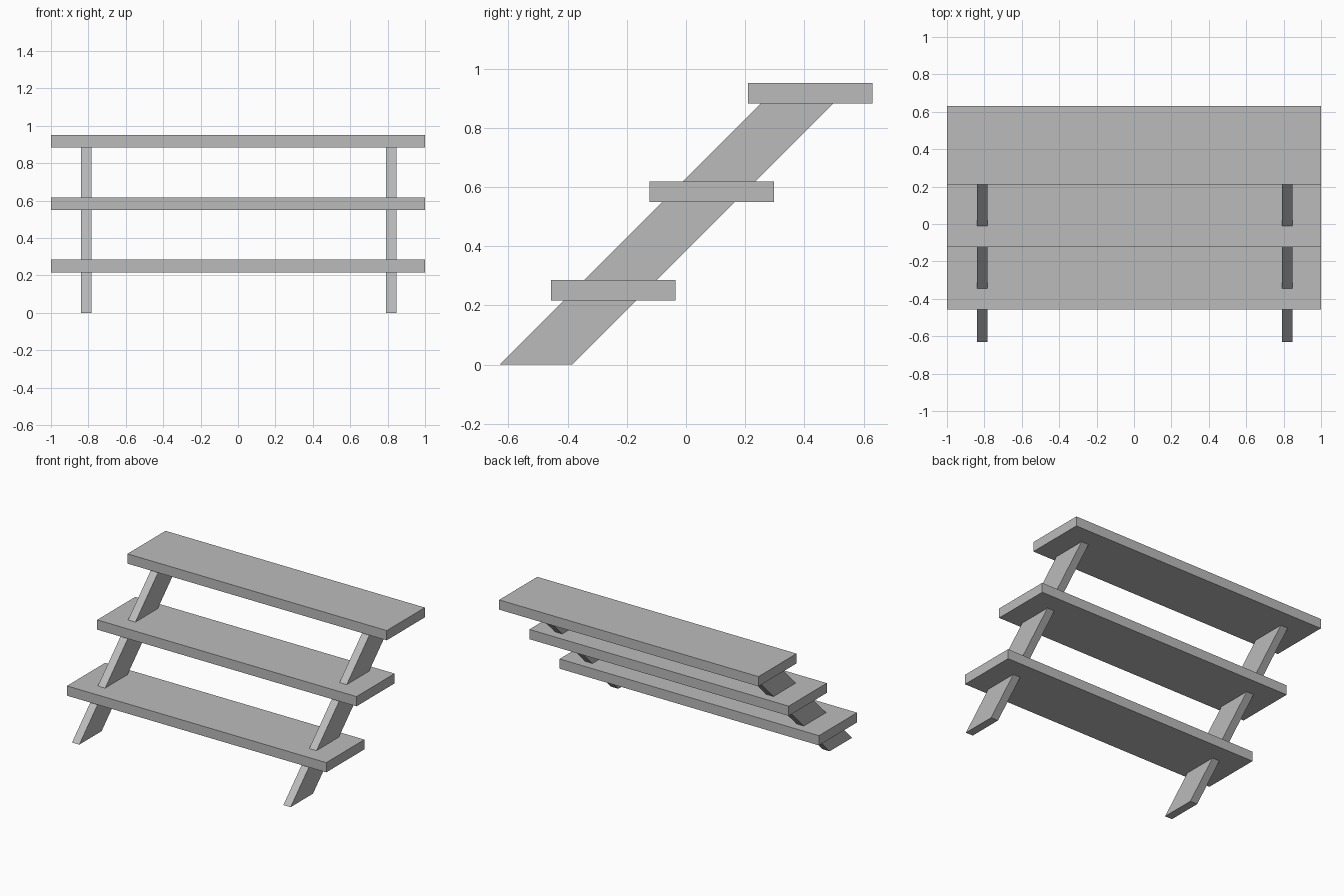
import bpy
import bmesh

if "Cube" in bpy.data.objects:
    bpy.data.objects.remove(bpy.data.objects["Cube"], do_unlink=True)

# Single plain grey for every part
grey = bpy.data.materials.new("plain_grey")
grey.use_nodes = True
colour = (0.5, 0.5, 0.5, 1)
grey.diffuse_color = colour
grey.node_tree.nodes["Principled BSDF"].inputs["Base Color"].default_value = colour


def extrude_profile(name, profile, x_centre, width):
    """Extrude a (y, z) side profile along x."""
    bm = bmesh.new()
    left = x_centre - width / 2
    face = bm.faces.new([bm.verts.new((left, y, z)) for y, z in profile])
    result = bmesh.ops.extrude_face_region(bm, geom=[face])
    verts = [v for v in result["geom"] if isinstance(v, bmesh.types.BMVert)]
    bmesh.ops.translate(bm, verts=verts, vec=(width, 0, 0))
    bmesh.ops.recalc_face_normals(bm, faces=bm.faces)
    mesh = bpy.data.meshes.new(name)
    bm.to_mesh(mesh)
    bm.free()
    mesh.materials.append(grey)
    obj = bpy.data.objects.new(name, mesh)
    bpy.context.collection.objects.link(obj)
    return obj


# Three full-width treads climbing toward the back
STEP = 0.333
DEPTH, THICK = 0.42, 0.068
for i, label in enumerate(("lower", "middle", "upper")):
    y, z = -0.456 + i * STEP, 0.217 + i * STEP
    extrude_profile(label + "_tread",
                    [(y, z), (y + DEPTH, z), (y + DEPTH, z + THICK), (y, z + THICK)],
                    0, 2)

# Two slanted stringers, cut level with the floor and the upper tread
RISE = 0.884
slant = [(-0.63, 0), (-0.384, 0), (-0.384 + RISE, RISE), (-0.63 + RISE, RISE)]
for label, x in (("right", -0.811), ("left", 0.819)):
    extrude_profile(label + "_stringer", slant, x, 0.056)
